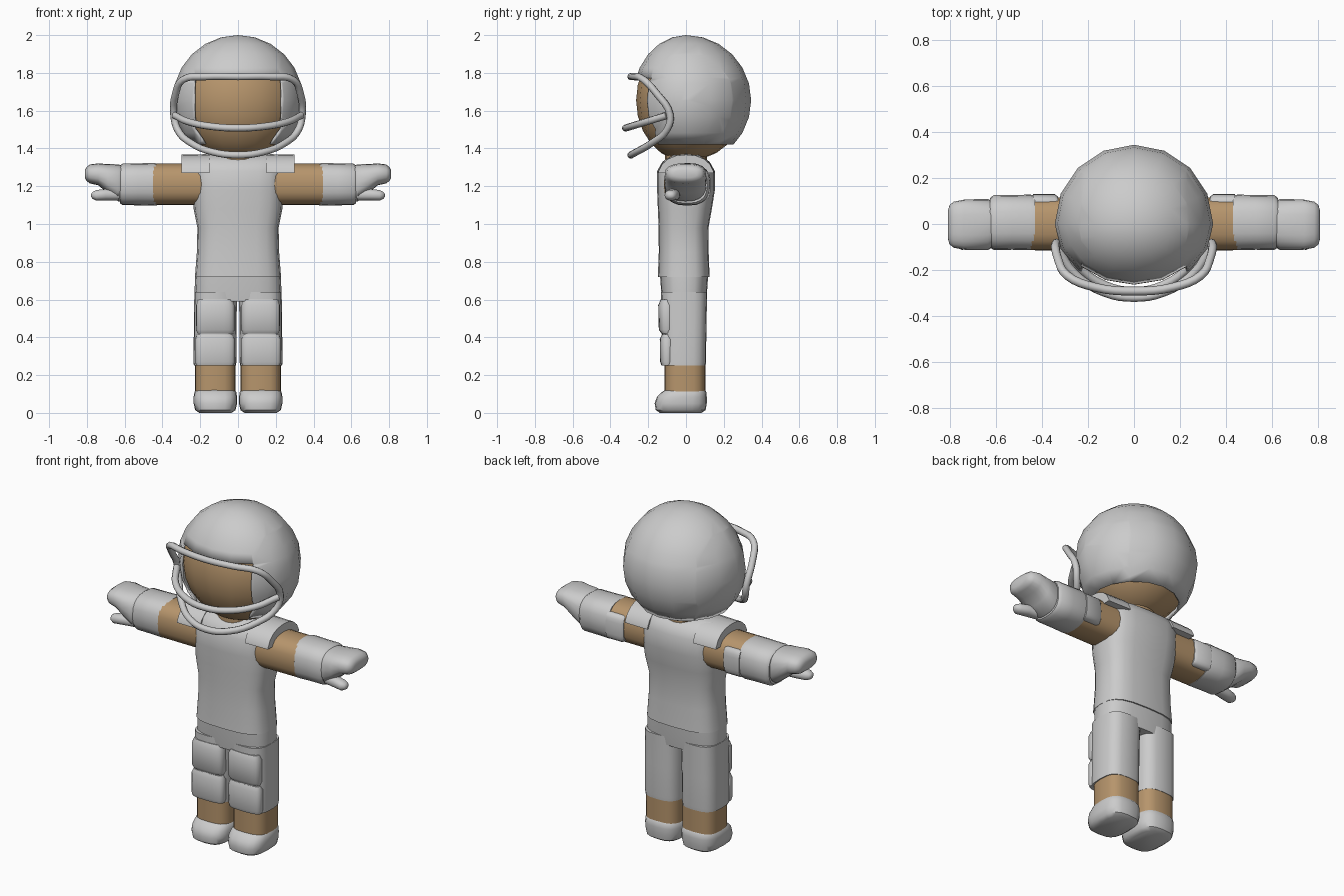
import bpy, bmesh, math
from mathutils import Vector

if "Cube" in bpy.data.objects:
    bpy.data.objects.remove(bpy.data.objects["Cube"])


def material(name, rgb):
    m = bpy.data.materials.new(name)
    m.diffuse_color = (*rgb, 1)
    m.use_nodes = True
    m.node_tree.nodes["Principled BSDF"].inputs["Base Color"].default_value = m.diffuse_color
    return m


GREY = material("light_grey", (0.6, 0.6, 0.6))
TAN = material("tan_skin", (0.47, 0.30, 0.15))


def finish(name, bm, mat, mirror=False, angle=45):
    bmesh.ops.recalc_face_normals(bm, faces=bm.faces)
    me = bpy.data.meshes.new(name)
    bm.to_mesh(me)
    bm.free()
    me.materials.append(mat)
    ob = bpy.data.objects.new(name, me)
    bpy.context.collection.objects.link(ob)
    bpy.ops.object.select_all(action='DESELECT')
    ob.select_set(True)
    bpy.context.view_layer.objects.active = ob
    bpy.ops.object.shade_smooth_by_angle(angle=math.radians(angle))
    if mirror:
        ob.modifiers.new("mirror", 'MIRROR')
    return ob


def loft_bm(rings, axis='z', power=3.0, n=20):
    """Rings are (position, centre a, centre b, radius a, radius b)."""
    bm = bmesh.new()
    loops = []
    for p, ca, cb, ra, rb in rings:
        loop = []
        for i in range(n):
            t = 2 * math.pi * i / n
            c, s = math.cos(t), math.sin(t)
            a = ca + ra * math.copysign(abs(c) ** (2 / power), c)
            b = cb + rb * math.copysign(abs(s) ** (2 / power), s)
            loop.append(bm.verts.new((a, b, p) if axis == 'z' else (p, a, b)))
        loops.append(loop)
    for l0, l1 in zip(loops, loops[1:]):
        for i in range(n):
            j = (i + 1) % n
            bm.faces.new((l0[i], l0[j], l1[j], l1[i]))
    bm.faces.new(loops[0])
    bm.faces.new(loops[-1])
    return bm


def loft(name, rings, mat, axis='z', mirror=False, power=3.0):
    return finish(name, loft_bm(rings, axis, power), mat, mirror)


def bisect(bm, co, no, clear=False):
    geom = bm.verts[:] + bm.edges[:] + bm.faces[:]
    return bmesh.ops.bisect_plane(bm, geom=geom, plane_co=co, plane_no=no,
                                  dist=1e-5, clear_inner=clear)


def ball(radius, front):
    # sphere with a flattened front half
    bm = bmesh.new()
    bmesh.ops.create_uvsphere(bm, u_segments=16, v_segments=12, radius=radius)
    for v in bm.verts:
        if v.co.y < 0:
            v.co.y *= front
        v.co.z += 1.655
    return bm


# Head and neck
finish("head", ball(0.322, 0.82), TAN)
loft("neck", [(1.28, 0, 0, .12, .11), (1.42, 0, 0, .12, .11)], TAN, power=2)

# Helmet shell with face opening and open underside
bm = ball(0.345, 0.82)
bisect(bm, (0, 0, 1.42), (0, 0, 1), True)
bisect(bm, (0, 0, 1.775), (0, 0, 1))
for s in (-1, 1):
    bisect(bm, (s * .23, 0, 0), (1, 0, 0))
    bisect(bm, (s * .23, 0, 1.5), (1, 0, -s * .7))


def in_opening(f):
    c = f.calc_center_median()
    return c.y < 0 and c.z < 1.775 and abs(c.x) < .23 - max(0, 1.5 - c.z) * .7


bmesh.ops.delete(bm, geom=[f for f in bm.faces if in_opening(f)], context='FACES')
helmet = finish("helmet", bm, GREY)
sol = helmet.modifiers.new("thickness", 'SOLIDIFY')
sol.thickness = 0.012


# Face guard bars
def bar(name, half, cyclic):
    other = [(-x, y, z) for x, y, z in reversed(half) if x > 0]
    pts = half + other if cyclic else other + half
    cu = bpy.data.curves.new(name, 'CURVE')
    cu.dimensions = '3D'
    cu.bevel_depth = 0.019
    cu.bevel_resolution = 2
    cu.resolution_u = 4
    cu.use_fill_caps = True
    sp = cu.splines.new('BEZIER')
    sp.bezier_points.add(len(pts) - 1)
    for bp, p in zip(sp.bezier_points, pts):
        bp.co = p
        bp.handle_left_type = bp.handle_right_type = 'AUTO'
    sp.use_cyclic_u = cyclic
    cu.materials.append(GREY)
    ob = bpy.data.objects.new(name, cu)
    bpy.context.collection.objects.link(ob)
    bpy.ops.object.select_all(action='DESELECT')
    ob.select_set(True)
    bpy.context.view_layer.objects.active = ob
    bpy.ops.object.convert(target='MESH')


bar("guard_frame", [(0, -.292, 1.78), (.17, -.275, 1.78), (.29, -.225, 1.765),
                    (.33, -.155, 1.69), (.34, -.085, 1.58), (.32, -.1, 1.5),
                    (.25, -.18, 1.43), (.13, -.265, 1.38), (0, -.292, 1.365)], True)
bar("guard_middle_bar", [(0, -.32, 1.508), (.13, -.297, 1.515), (.26, -.215, 1.54),
                         (.335, -.1, 1.575)], False)

# Shirt body and shoulder sleeves
loft("shirt", [(.72, 0, -.012, .228, .137), (.85, 0, -.012, .218, .132),
               (.98, 0, -.013, .215, .132), (1.08, 0, -.006, .235, .143),
               (1.18, 0, 0, .24, .153), (1.28, 0, 0, .24, .153),
               (1.33, 0, 0, .235, .125), (1.365, 0, 0, .22, .07)], GREY)
bm = loft_bm([(.15, 0, 1.23, .155, .14), (.3, 0, 1.23, .152, .137)], 'x', 2.3)
res = bisect(bm, (0, 0, 1.27), (0, 0, 1), True)
cut = [e for e in res["geom_cut"] if isinstance(e, bmesh.types.BMEdge)]
bmesh.ops.holes_fill(bm, edges=cut)
finish("sleeve", bm, GREY, True)

# Arms
loft("upper_arm", [(.15, 0, 1.21, .118, .11), (.45, 0, 1.21, .114, .11)],
     TAN, 'x', True, 2.6)
loft("forearm_guard", [(.43, .005, 1.21, .117, .111), (.45, .007, 1.21, .121, .113),
                       (.53, .007, 1.21, .119, .111), (.61, .007, 1.21, .12, .11),
                       (.626, .005, 1.21, .108, .1)], GREY, 'x', True, 2.6)
loft("elbow_pad", [(.33, .085, 1.205, .033, .075), (.345, .09, 1.205, .04, .08),
                   (.44, .09, 1.205, .04, .08)], GREY, 'x', True)
loft("mitten", [(.615, 0, 1.215, .1, .095), (.635, -.003, 1.218, .111, .098),
                (.69, -.003, 1.24, .111, .077), (.74, -.003, 1.263, .109, .058),
                (.785, -.003, 1.265, .1, .05), (.803, -.003, 1.265, .085, .036),
                (.81, -.003, 1.265, .06, .02)], GREY, 'x', True, 2.6)
loft("thumb", [(.63, -.06, 1.155, .03, .03), (.7, -.07, 1.155, .036, .03),
               (.75, -.08, 1.152, .033, .028), (.77, -.08, 1.152, .022, .018),
               (.777, -.08, 1.152, .01, .008)], GREY, 'x', True, 2.2)

# Trousers with thigh and knee pads
loft("hips", [(.59, 0, -.01, .228, .115), (.65, 0, -.01, .23, .122),
              (.735, 0, -.01, .226, .128)], GREY)
loft("trouser_leg", [(.25, .122, -.012, .112, .116), (.27, .122, -.012, .113, .118),
                     (.45, .121, -.01, .113, .118), (.64, .118, -.01, .113, .122)],
     GREY, mirror=True)
loft("thigh_pad", [(.42, .12, -.1, .095, .03), (.44, .12, -.1, .103, .044),
                   (.57, .12, -.1, .102, .047), (.6, .12, -.1, .092, .034)],
     GREY, mirror=True)
loft("knee_pad", [(.252, .122, -.1, .1, .03), (.27, .122, -.1, .105, .037),
                  (.39, .122, -.1, .105, .039), (.415, .122, -.1, .095, .028)],
     GREY, mirror=True)

# Lower legs and shoes
loft("lower_leg", [(.09, .12, -.006, .108, .108), (.27, .12, -.006, .108, .108)],
     TAN, mirror=True)
loft("shoe", [(0, .12, -.028, .085, .11), (.015, .12, -.028, .107, .132),
              (.05, .12, -.028, .115, .138), (.085, .12, -.022, .115, .132),
              (.11, .12, -.01, .111, .118), (.122, .12, -.006, .102, .105)],
     GREY, mirror=True)
